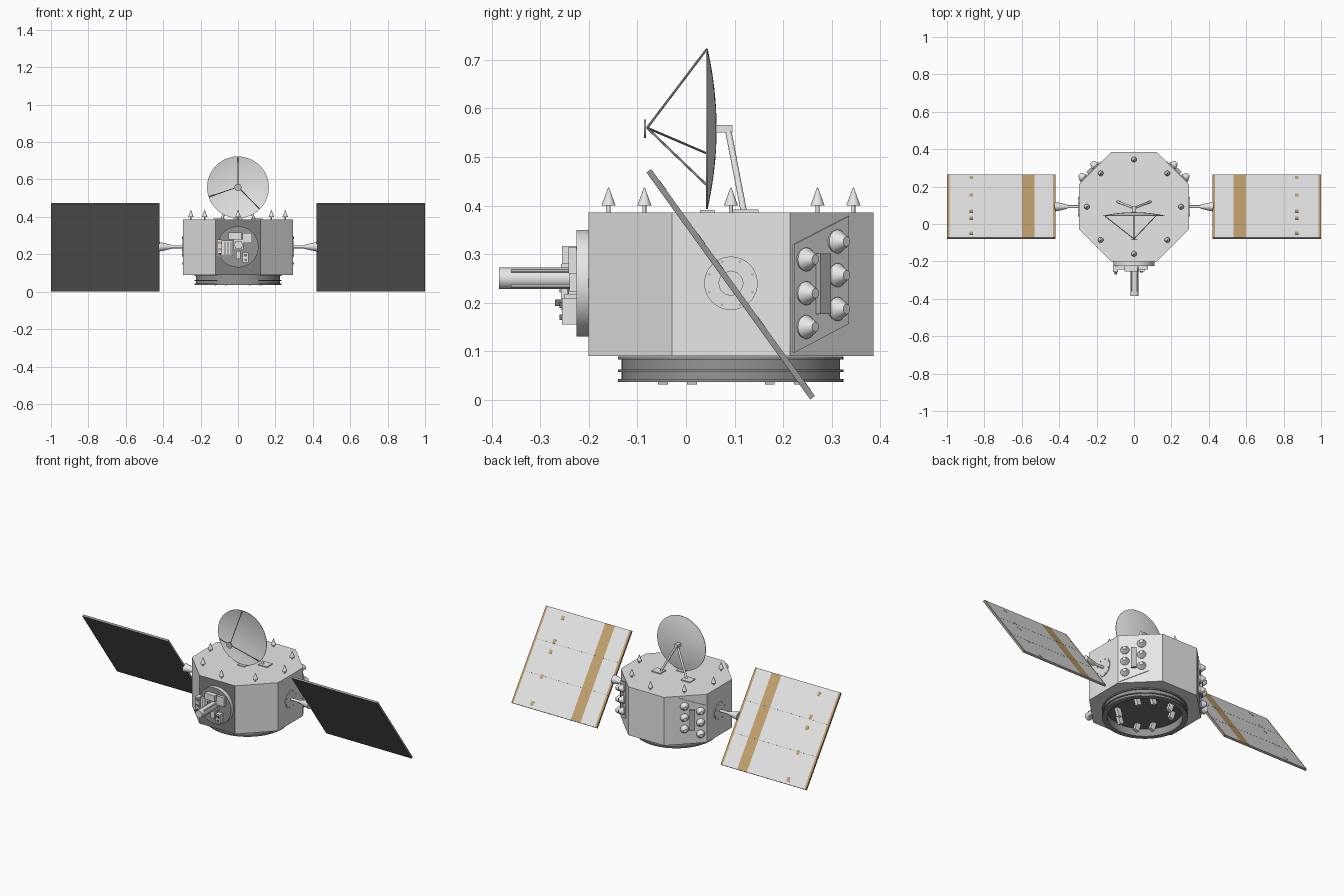
import bpy, bmesh, math
from mathutils import Matrix, Vector

if "Cube" in bpy.data.objects:
    bpy.data.objects.remove(bpy.data.objects["Cube"])

def mat(name, r, g, b):
    m = bpy.data.materials.new(name)
    m.diffuse_color = (r, g, b, 1)
    m.use_nodes = True
    m.node_tree.nodes["Principled BSDF"].inputs["Base Color"].default_value = m.diffuse_color
    return m

LIGHT = mat("light_grey", .80, .80, .80)
SOFT = mat("soft_grey", .50, .50, .50)
MID = mat("mid_grey", .30, .30, .30)
FRONT = mat("front_grey", .21, .21, .21)
DARK = mat("solar_dark", .18, .175, .178)
GOLD = mat("gold", .55, .36, .155)
CY = 0.0925                      # body axis
I = Matrix.Identity(4)

def box(bm, c, s, m=I):
    bmesh.ops.create_cube(bm, size=1, matrix=m @ Matrix.Translation(c) @ Matrix.Diagonal((*s, 1)))

def rod(bm, p, q, r1, r2=None, n=16, m=I):
    p, q = Vector(p), Vector(q)
    rot = (q - p).to_track_quat('Z', 'Y').to_matrix().to_4x4()
    bmesh.ops.create_cone(bm, cap_ends=True, segments=n, radius1=r1, radius2=r1 if r2 is None else r2,
                          depth=(q - p).length, matrix=m @ Matrix.Translation((p + q) / 2) @ rot)

def prism(bm, pts, offset):
    f = bm.faces.new([bm.verts.new(p) for p in pts])
    g = bmesh.ops.extrude_face_region(bm, geom=[f])["geom"]
    for v in g:
        if isinstance(v, bmesh.types.BMVert):
            v.co += Vector(offset)

def lathe(bm, prof, m, n=64):
    vs = [bm.verts.new((r, 0, z)) for r, z in prof]
    es = [bm.edges.new((a, b)) for a, b in zip(vs, vs[1:])]
    bmesh.ops.spin(bm, geom=vs + es, axis=(0, 0, 1), cent=(0, 0, 0), angle=2 * math.pi, steps=n)
    bmesh.ops.remove_doubles(bm, verts=bm.verts[:], dist=1e-5)
    bmesh.ops.transform(bm, matrix=m, verts=bm.verts[:])

def finish(bm, name, *mats, smooth=False):
    bmesh.ops.recalc_face_normals(bm, faces=bm.faces[:])
    me = bpy.data.meshes.new(name)
    bm.to_mesh(me)
    bm.free()
    ob = bpy.data.objects.new(name, me)
    bpy.context.collection.objects.link(ob)
    for m in mats:
        me.materials.append(m)
    if smooth:
        bpy.ops.object.select_all(action='DESELECT')
        ob.select_set(True)
        bpy.context.view_layer.objects.active = ob
        bpy.ops.object.shade_smooth_by_angle(angle=math.radians(35))
    return ob

def paint_front(bm):
    bmesh.ops.recalc_face_normals(bm, faces=bm.faces[:])
    for f in bm.faces:
        f.material_index = 1 if f.normal.y < -.9 else 0

# octagonal body, with a darker front face
bm = bmesh.new()
R = .293 / math.cos(math.pi / 8)
angs = [math.pi / 8 + i * math.pi / 4 for i in range(8)]
prism(bm, [(R * math.cos(a), CY + R * math.sin(a), .09) for a in angs], (0, 0, .296))
paint_front(bm)
finish(bm, "body", LIGHT, FRONT)

# flanged ring underneath, dark recess and small canted units inside it
bm = bmesh.new()
lathe(bm, [(.205, .089), (.205, .037), (.232, .037), (.232, .043), (.225, .043), (.225, .057), (.232, .057),
           (.232, .062), (.225, .062), (.225, .083), (.232, .083), (.232, .0895), (.205, .089)],
      Matrix.Translation((0, CY, 0)))
finish(bm, "base_ring", MID, smooth=True)
bm = bmesh.new()
rod(bm, (0, CY, .0895), (0, CY, .082), .206, n=48)
finish(bm, "ring_floor", DARK)
bm = bmesh.new()
for sx in (-1, 1):
    for sy in (-1, 1):
        for u, v in ((.06, .14), (.12, .08)):
            m = Matrix.Translation((sx * u, CY + sy * v, .06)) @ Matrix.Rotation(.3 * sx, 4, 'Y')
            box(bm, (0, 0, 0), (.028, .02, .05), m)
finish(bm, "underside_units", LIGHT)

# eight cone antennas on the top deck
bm = bmesh.new()
for i in range(8):
    a = i * math.pi / 4
    x, y = .252 * math.cos(a), CY + .252 * math.sin(a)
    rod(bm, (x, y, .384), (x, y, .402), .004, n=12)
    rod(bm, (x, y, .400), (x, y, .437), .0145, .001, n=20)
finish(bm, "deck_antennas", LIGHT, smooth=True)

# dish opening to the front: local z points to -y
DZ = .558
bm = bmesh.new()
prof = [(r, -.06 + .0185 * (r / .165) ** 2) for r in [.165 * i / 10 for i in range(11)]]
back = [(r, z - .003) for r, z in reversed(prof)]
lathe(bm, prof + back, Matrix.Translation((0, 0, DZ)) @ Matrix.Rotation(math.pi / 2, 4, 'X'))
finish(bm, "dish", LIGHT, smooth=True)
bm = bmesh.new()
for deg in (90, -45, 198):
    a = math.radians(deg)
    rod(bm, (0, -.08, DZ + .002), (.163 * math.cos(a), .042, DZ + .163 * math.sin(a)), .0024, n=8)
rod(bm, (0, -.086, DZ), (0, -.082, DZ), .019, n=24)
finish(bm, "dish_feed_struts", SOFT)
bm = bmesh.new()
box(bm, (0, .079, DZ), (.022, .034, .016))
for s in (-1, 1):
    rod(bm, (s * .004, .087, DZ - .004), (s * .088, .119, .388), .0065, n=12)
    box(bm, (s * .1, .122, .3885), (.06, .054, .007))
box(bm, (0, .044, .3875), (.05, .03, .006))
finish(bm, "dish_mount", LIGHT)

# solar wings: local axes are x, down the panel, out of the back
PANEL = Matrix(((1, 0, 0, 0), (0, .585, .811, .092), (0, -.811, .585, .238), (0, 0, 0, 1)))
H = .288
for s, side in ((-1, "left"), (1, "right")):
    bm = bmesh.new()
    box(bm, (s * .71, 0, 0), (.58, 2 * H, .0098), PANEL)
    finish(bm, side + "_panel_core", MID)
    bm = bmesh.new()
    box(bm, (s * .71, 0, -.0054), (.58, 2 * H, .0012), PANEL)
    finish(bm, side + "_panel_cells", DARK)
    # back skin in three rows, gold and pale strips side by side
    cuts = (.42, .434, .532, .598, .987, 1.0)
    for first, name, m in ((0, "_panel_gold_strips", GOLD), (1, "_panel_back", LIGHT)):
        bm = bmesh.new()
        for a, b in list(zip(cuts, cuts[1:]))[first::2]:
            for k in (-1, 0, 1):
                box(bm, (s * (a + b) / 2, k * 2 * H / 3, .0054), (b - a, 2 * H / 3 - .0015, .0012), PANEL)
        finish(bm, side + name, m)
    bm = bmesh.new()
    for t in (.26, .10, -.046, -.11, -.247):
        box(bm, (s * .87, t, .0060), (.02, .026, .0012), PANEL)
    finish(bm, side + "_panel_gold_tabs", GOLD)

    # wing arm: shaft and flared yoke
    bm = bmesh.new()
    rod(bm, (s * .29, CY, .24), (s * .37, CY, .24), .008)
    rod(bm, (s * .355, CY, .24), (s * .395, CY, .24), .010, .020, n=12)
    rod(bm, (s * .395, CY, .24), (s * .425, CY, .24), .020, .026, n=12)
    finish(bm, side + "_arm", LIGHT, smooth=True)
    # arm root disc with bolts
    bm = bmesh.new()
    rod(bm, (s * .29, CY, .24), (s * .297, CY, .24), .055, n=40)
    finish(bm, side + "_arm_disc", LIGHT)
    bm = bmesh.new()
    for i in range(8):
        a = (i + .5) * math.pi / 4
        y, z = CY + .048 * math.cos(a), .24 + .048 * math.sin(a)
        rod(bm, (s * .295, y, z), (s * .300, y, z), .003, n=8)
    finish(bm, side + "_disc_bolts", SOFT)

    # rear diagonal face: slanted plate, six nozzles and a central bar
    q = math.sqrt(.5)
    F = Matrix(((-q * s, 0, q * s, .2072 * s), (q, 0, q, CY + .2072), (0, 1, 0, 0), (0, 0, 0, 1)))
    bm = bmesh.new()
    prism(bm, [(-.112, .097, -.001), (.047, .157, -.001), (.047, .378, -.001), (-.112, .32, -.001)], (0, 0, .005))
    bmesh.ops.transform(bm, matrix=F, verts=bm.verts[:])
    finish(bm, side + "_nozzle_plate", LIGHT)
    bm = bmesh.new()
    for u, z0 in ((-.083, .15), (.008, .187)):
        for k in range(3):
            z = z0 + k * .0695
            rod(bm, (u, z, .003), (u, z, .010), .022, .0245, n=24, m=F)
            rod(bm, (u, z, .010), (u, z, .036), .0245, .010, n=24, m=F)
    finish(bm, side + "_nozzles", LIGHT, smooth=True)
    bm = bmesh.new()
    box(bm, (-.035, .239, .010), (.030, .124, .016), F)
    finish(bm, side + "_nozzle_bar", SOFT)

# front instrument: disc with darker face, boxes and barrel
bm = bmesh.new()
rod(bm, (0, -.199, .24), (0, -.225, .24), .11, n=48)
paint_front(bm)
finish(bm, "instrument_disc", LIGHT, MID, smooth=True)
bm = bmesh.new()
# (x0, x1, z0, z1, front y)
for x0, x1, z0, z1, y in ((-.05, .02, .28, .317, -.255), (.025, .075, .26, .315, -.242),
                          (-.112, -.085, .185, .28, -.257), (-.110, -.028, .19, .275, -.242),
                          (-.012, .014, .175, .218, -.250), (.025, .056, .155, .21, -.255),
                          (-.025, .03, .222, .278, -.240)):
    box(bm, ((x0 + x1) / 2, (y - .22) / 2, (z0 + z1) / 2), (x1 - x0, -.22 - y, z1 - z0))
finish(bm, "instrument_boxes", LIGHT)
bm = bmesh.new()
for k in range(3):
    box(bm, (-.053 + (k - 1) * .016, -.2425, .232), (.004, .003, .07))
box(bm, (-.098, -.263, .2), (.014, .014, .014))
box(bm, (.041, -.2575, .195), (.016, .006, .012))
box(bm, (.041, -.2575, .17), (.012, .006, .012))
finish(bm, "instrument_details", DARK)
bm = bmesh.new()
box(bm, (-.098, -.2585, .262), (.018, .004, .014))
box(bm, (-.098, -.2585, .228), (.018, .004, .014))
finish(bm, "instrument_gold", GOLD)
bm = bmesh.new()
rod(bm, (.003, -.22, .25), (.003, -.385, .25), .022, n=32)
for i in range(4):
    a = math.pi / 4 + i * math.pi / 2
    x, z = .003 + .022 * math.cos(a), .25 + .022 * math.sin(a)
    rod(bm, (x, -.23, z), (x, -.36, z), .004, n=8)
finish(bm, "instrument_barrel", LIGHT, smooth=True)
